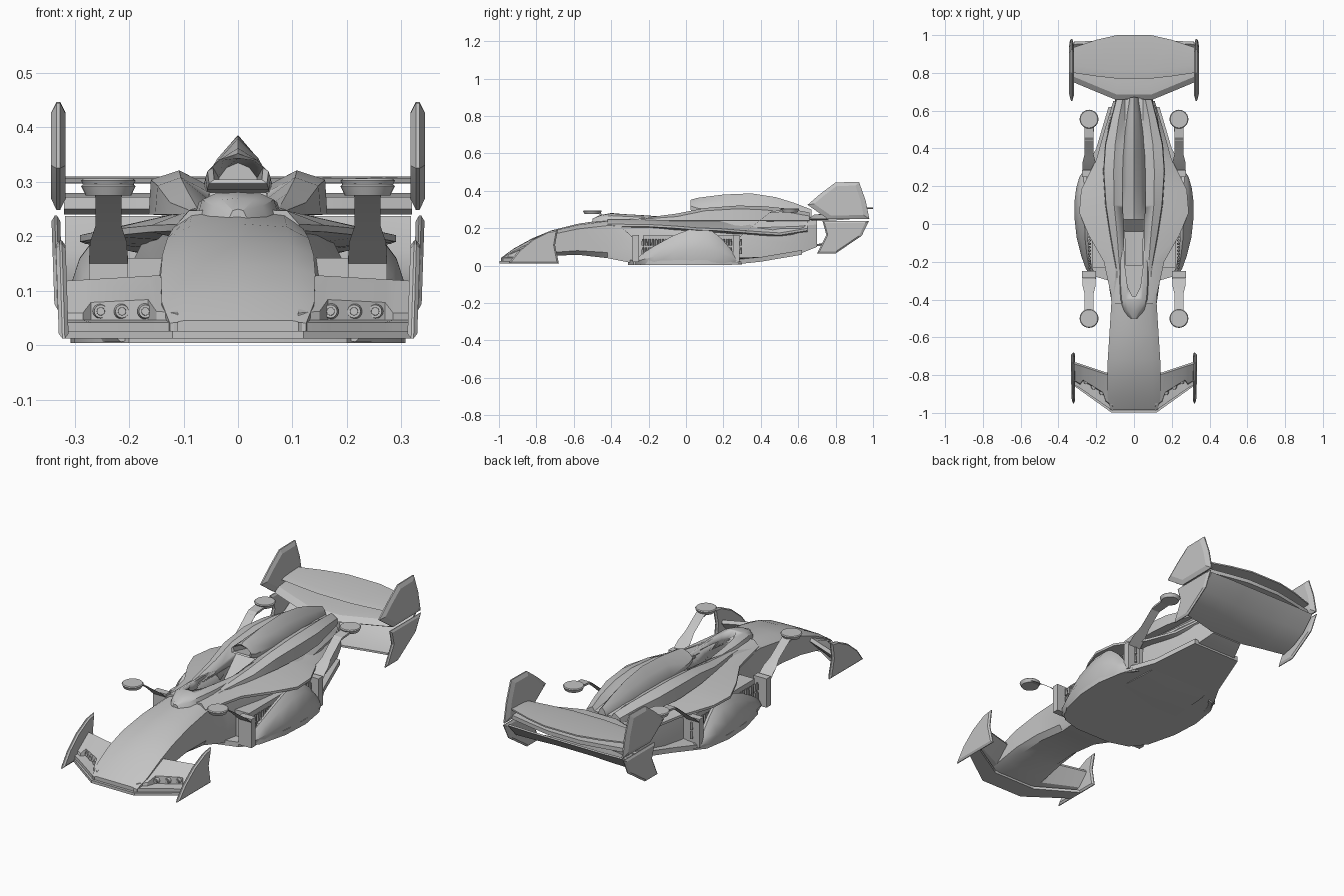
import bpy, bmesh, math
from mathutils import Vector

grey = bpy.data.materials.new("body_grey")
grey.diffuse_color = (0.55, 0.55, 0.55, 1)


def finish(name, bm, angle=28):
    bmesh.ops.remove_doubles(bm, verts=bm.verts, dist=1e-5)
    bmesh.ops.recalc_face_normals(bm, faces=bm.faces)
    me = bpy.data.meshes.new(name)
    bm.to_mesh(me)
    bm.free()
    me.materials.append(grey)
    ob = bpy.data.objects.new(name, me)
    bpy.context.collection.objects.link(ob)
    bpy.ops.object.select_all(action='DESELECT')
    ob.select_set(True)
    bpy.context.view_layer.objects.active = ob
    bpy.ops.object.shade_smooth_by_angle(angle=math.radians(angle))
    return ob


def loft(name, rings, angle=28):
    """Skin closed rings of equal length and cap both ends."""
    bm = bmesh.new()
    vs = [[bm.verts.new(p) for p in r] for r in rings]
    n = len(rings[0])
    for a, b in zip(vs, vs[1:]):
        for i in range(n):
            j = (i + 1) % n
            bm.faces.new((a[i], a[j], b[j], b[i]))
    bm.faces.new(vs[0])
    bm.faces.new(vs[-1][::-1])
    return finish(name, bm, angle)


def sym(y, *half):
    """Mirrored cross-section from (x, z) points, top centre to bottom centre."""
    return [(x, y, z) for x, z in half] + [(-x, y, z) for x, z in half[-2:0:-1]]


def pair(name, rings, angle=28):
    for s, side in ((1, "right"), (-1, "left")):
        loft(f"{name}_{side}", [[(s * p[0], p[1], p[2]) for p in r] for r in rings], angle)


def plate(name, prof, x, t, lean=0.0, k=0.8):
    """Spindle-edged fin from a (y, z) profile."""
    cy = sum(p[0] for p in prof) / len(prof)
    cz = sum(p[1] for p in prof) / len(prof)
    ring = lambda dx, f: [(x + dx + lean * (z - cz), cy + (y - cy) * f, cz + (z - cz) * f) for y, z in prof]
    pair(name, [ring(-t / 2, k), ring(-t / 8, 1), ring(t / 8, 1), ring(t / 2, k)], 15)


def box(name, x, y, z):
    return loft(name, [[(x[0], y[0], h), (x[1], y[0], h), (x[1], y[1], h), (x[0], y[1], h)] for h in z])


# Fuselage: nose, tub and tail
body = loft("fuselage", [
    sym(-.985, (0, .045), (.1, .045), (.125, .04), (.125, .02), (.1, .015), (0, .015)),
    sym(-.92, (0, .092), (.1, .09), (.14, .078), (.14, .03), (.1, .02), (0, .02)),
    sym(-.82, (0, .147), (.1, .144), (.142, .13), (.14, .05), (.1, .035), (0, .035)),
    sym(-.72, (0, .188), (.095, .184), (.139, .166), (.137, .07), (.1, .052), (0, .052)),
    sym(-.58, (0, .223), (.09, .217), (.13, .196), (.128, .08), (.1, .058), (0, .058)),
    sym(-.42, (0, .248), (.085, .238), (.12, .214), (.118, .07), (.1, .04), (0, .04)),
    sym(-.28, (0, .255), (.09, .248), (.125, .21), (.14, .1), (.14, .012), (0, .012)),
    sym(0, (0, .258), (.1, .25), (.17, .2), (.2, .14), (.2, .012), (0, .012)),
    sym(.3, (0, .27), (.11, .25), (.165, .2), (.18, .14), (.18, .012), (0, .012)),
    sym(.6, (0, .27), (.09, .25), (.12, .21), (.12, .12), (.12, .06), (0, .06)),
    sym(.7, (0, .26), (.06, .25), (.08, .22), (.085, .13), (.085, .1), (0, .1))])

# Overhanging upper deck
deck = loft("upper_deck", [
    sym(y, (0, .25), (.09, .247), (xe, ze), (xe, ze - .012), (.09, ze - .03), (0, .17))
    for y, xe, ze in ((-.42, .112, .222), (-.2, .16, .22), (-.06, .24, .212), (.06, .29, .202),
                      (.18, .28, .198), (.34, .2, .185), (.5, .155, .175), (.65, .11, .2))])

# Raised shoulders beside the engine
shoulders = loft("engine_shoulders", [
    sym(y, (0, za), (.048, za), (xp, zp), (xo, zo), (xo + .004, .24), (0, .23))
    for y, za, xp, zp, xo, zo in ((-.25, .25, .075, .252, .09, .248), (-.05, .265, .09, .278, .125, .262),
                                  (.1, .278, .105, .308, .148, .293), (.28, .29, .108, .321, .16, .304),
                                  (.42, .29, .1, .317, .15, .298), (.56, .28, .08, .303, .118, .283),
                                  (.66, .265, .06, .284, .092, .265))])

# Cockpit rim with pointed front
cowl = loft("cockpit_cowl", [
    sym(y, (0, z), (w * .65, z - .003), (w, z - .014), (w + .012, .225), (0, .22))
    for y, w, z in ((-.5, .015, .25), (-.46, .045, .27), (-.4, .066, .281), (-.3, .072, .276),
                    (-.12, .07, .268), (.06, .066, .268))])

# Cockpit opening
outline = ((-.385, .008), (-.33, .034), (-.24, .046), (-.1, .054), (.08, .054))
cutter = loft("cockpit_cutter", [[(x, y, z) for y, x in outline] + [(-x, y, z) for y, x in outline[::-1]]
                                 for z in (.16, .45)])
cutter.hide_render = True
cutter.hide_viewport = True
for ob in (body, deck, shoulders, cowl):
    m = ob.modifiers.new("cockpit", 'BOOLEAN')
    m.operation = 'DIFFERENCE'
    m.object = cutter
    m.solver = 'EXACT'
loft("seat", [sym(-.22, (0, .172), (.045, .175), (.045, .15), (0, .15)),
              sym(-.04, (0, .18), (.05, .185), (.05, .15), (0, .15)),
              sym(.06, (0, .28), (.052, .28), (.052, .15), (0, .15))])

# Engine cover with hollow air intake
loft("engine_cover", [
    sym(y, (0, zt), (a * .6, (zt + zb) / 2 + .016), (a, zb + .022), (a * .95, zb), (0, zb))
    for y, zt, a, zb in ((.13, .335, .035, .285), (.03, .343, .046, .304), (.025, .352, .056, .297),
                         (.06, .362, .06, .285), (.2, .38, .062, .275), (.35, .386, .06, .27),
                         (.48, .366, .05, .26), (.58, .335, .038, .25), (.67, .3, .022, .24))], 35)

# Floor, rising at the tail
plan = ((-.31, .1), (-.28, .2), (-.2, .262), (-.05, .3), (.1, .308), (.24, .285), (.4, .2), (.62, .135))
loft("floor", [[(x, y, dz + .004 + max(0, y - .3) * .17) for y, x in plan] +
               [(-x, y, dz + .004 + max(0, y - .3) * .17) for y, x in plan[::-1]] for dz in (0, .025)])

# Curved side panels rising to the deck
pair("side_panel", [
    [(x - .01, y, .006), (x + .004, y, .006 + h * .4), (x - .1 * h, y, h * .8), (x - .25 * h, y, h),
     (x - .25 * h - .015, y, h - .004), (x - .03, y, .01)]
    for y, h, x in ((-.27, .03, .225), (-.24, .06, .25), (-.17, .105, .275), (-.07, .16, .3), (.03, .198, .311),
                    (.12, .2, .311), (.19, .145, .302), (.25, .075, .285), (.3, .03, .25))], 40)

# Radiators: two rows of small ribs front and rear on each side
bm = bmesh.new()
for s in (1, -1):
    for y0, y1 in ((-.24, -.02), (.14, .3)):
        count = round((y1 - y0) / .018)
        for i in range(count):
            for z in (.08, .125):
                geo = bmesh.ops.create_cone(bm, cap_ends=True, segments=6, radius1=.007, radius2=.005, depth=.036)
                bmesh.ops.translate(bm, verts=geo['verts'], vec=(s * .235, y0 + (i + .5) * .018, z))
finish("radiator_ribs", bm)
for s, side in ((1, "right"), (-1, "left")):
    box(f"radiator_core_{side}", sorted((s * .12, s * .222)), (-.23, .28), (.02, .16))

# Four stalks with round pods
for f, end, yp, zp in ((-1, "front", .5, .296), (1, "rear", .555, .306)):
    def bar(y, z, w, d=.008):
        return [(.238 - w, f * (y - d), z - d), (.238 + w, f * (y - d), z - d),
                (.238 + w, f * (y + d), z + d * .4), (.238 - w, f * (y + d), z + d * .4)]
    pair(f"{end}_stalk", [bar(.27, .14, .036), bar(.32, .185, .034), bar(.36, .215, .024),
                          bar(.45, zp - .018, .024), bar(yp, zp - .008, .026)])
    pair(f"{end}_stalk_base", [[(.202, f * .25, z), (.274, f * .25, z), (.274, f * .285, z), (.202, f * .285, z)]
                               for z in (.02, .165)])
    pair(f"{end}_pod", [[(.238 + r * math.cos(a * math.pi / 12), f * yp + r * math.sin(a * math.pi / 12), z)
                         for a in range(24)]
                        for r, z in ((.042, zp - .021), (.05, zp - .004), (.046, zp))])

# Front wing with stepped lamp recess, lower lip, end fins and lamps
pair("front_wing", [
    [(x, f, .022), (x, f, .042), (x, f + d, .046), (x, f + d + .004, .046 + d * .65), (x, b, zt),
     (x, b + .01, zt - .015), (x, f + (b - f) * .6, .04)]
    for x, f, b, zt, d in ((.11, -.99, -.8, .13, .02), (.15, -.964, -.795, .128, .025), (.165, -.953, -.79, .127, .058),
                           (.27, -.88, -.755, .121, .05), (.285, -.87, -.75, .12, .02), (.318, -.85, -.74, .118, .02))])
loft("front_lip", [[(x, y, z) for x, y in ((-.32, -.855), (-.12, -.998), (.12, -.998), (.32, -.855),
                                          (.32, -.78), (.12, -.9), (-.12, -.9), (-.32, -.78))] for z in (.012, .026)])
plate("front_end_fin", ((-.95, .012), (-.9, .075), (-.82, .14), (-.73, .185), (-.685, .192), (-.7, .11), (-.68, .012)),
      .323, .018, .03, .9)
for s, side in ((1, "right"), (-1, "left")):
    bm = bmesh.new()
    for x in (.17, .213, .252):
        y = -.99 + (x - .11) * .69 + .055
        for r, d in ((.015, .014), (.009, .022)):
            geo = bmesh.ops.create_cone(bm, cap_ends=True, segments=16, radius1=r, radius2=r * .8, depth=d)
            for v in geo['verts']:
                v.co = Vector((s * x + v.co.x, y - v.co.z, .062 + v.co.y))
    finish(f"lamps_{side}", bm)


# Rear wing: flat upper plate, lower blade, scooped diffuser, end fins
def span(name, stations, section):
    loft(name, [[(x, y, z) for y, z in section(f, b)] for x, f, b in
                [(-x, f, b) for x, f, b in stations[::-1]] + list(stations)], 25)


span("rear_wing_upper", ((.09, .77, 1.0), (.2, .782, .975), (.32, .8, .935)),
     lambda f, b: ((f, .298), (f + .04, .306), (b, .31), (b, .303), (f + .04, .297)))
span("rear_wing_lower", ((.09, .655, .975), (.2, .7, .955), (.32, .75, .93)),
     lambda f, b: ((f, .25), (f + .03, .272), (f + .09, .279), (b, .275), (b, .255), (f + .09, .245), (f + .02, .24)))
span("rear_diffuser", ((.1, .7, .97), (.2, .725, .97), (.318, .75, .965)),
     lambda f, b: ((f, .105), (f * .65 + b * .35, .123), (f * .3 + b * .7, .165), (b, .236),
                   (b - .014, .237), (f * .33 + b * .67, .173), (f * .67 + b * .33, .132), (f, .115)))
plate("rear_upper_fin", ((.65, .325), (.72, .385), (.8, .445), (.925, .447), (.96, .35), (.98, .25), (.76, .248)),
      .33, .026)
plate("rear_lower_fin", ((.73, .238), (.978, .238), (.94, .16), (.8, .065), (.7, .065), (.75, .165)), .332, .016, .03, .88)
